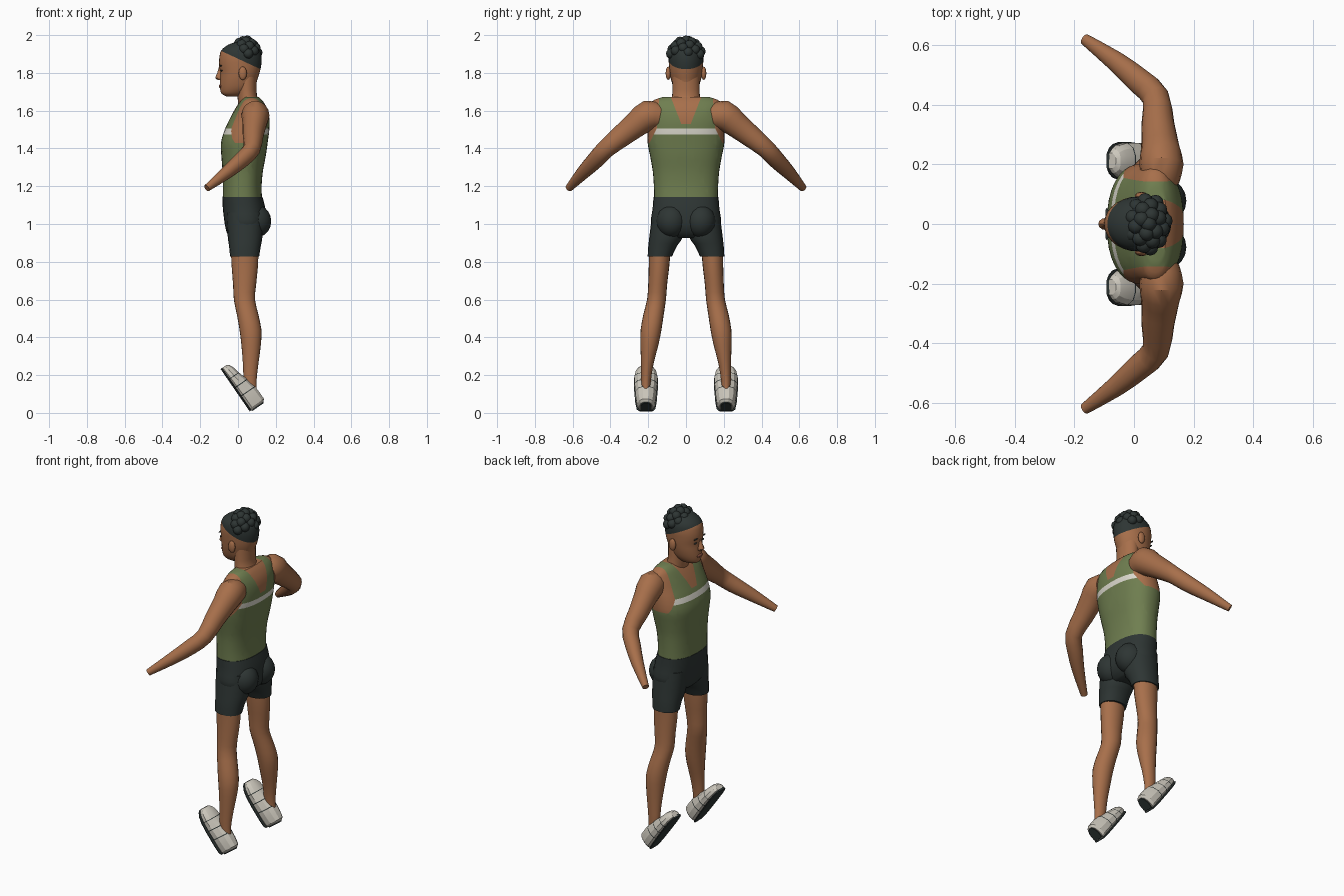
import bpy, bmesh, math
from mathutils import Vector

if "Cube" in bpy.data.objects:
    bpy.data.objects.remove(bpy.data.objects["Cube"])


def material(name, rgb):
    m = bpy.data.materials.new(name)
    m.diffuse_color = (*rgb, 1)
    m.use_nodes = True
    m.node_tree.nodes["Principled BSDF"].inputs["Base Color"].default_value = m.diffuse_color
    return m


SKIN = material("skin", (0.39, 0.16, 0.07))
LIP = material("lip", (0.22, 0.075, 0.045))
DARK = material("charcoal", (0.027, 0.036, 0.034))
GREEN = material("olive_green", (0.16, 0.21, 0.08))
WHITE = material("white", (0.72, 0.70, 0.62))
SHOE = material("shoe_white", (0.60, 0.57, 0.50))


def spline(keys, steps):
    """Smooth interpolation through rows of numbers."""
    out = []
    for i in range(len(keys) - 1):
        a, b, c, d = (keys[max(0, min(len(keys) - 1, i + k))] for k in (-1, 0, 1, 2))
        for j in range(steps):
            t = j / steps
            out.append([0.5 * (2 * q + (r - p) * t + (2 * p - 5 * q + 4 * r - s) * t * t
                               + (3 * q - p - 3 * r + s) * t ** 3)
                        for p, q, r, s in zip(a, b, c, d)])
    return out + [list(keys[-1])]


def power(v, e):
    return math.copysign(abs(v) ** e, v)


def oval(n, e=2.0):
    """Unit superellipse points."""
    return [(power(math.cos(2 * math.pi * i / n), 2 / e), power(math.sin(2 * math.pi * i / n), 2 / e))
            for i in range(n)]


def loft(name, rings, mats, rule=None, cuts=(), angle=35):
    """Skin closed rings, slice along planes, then colour faces by rule."""
    bm = bmesh.new()
    rows = [[bm.verts.new(p) for p in ring] for ring in rings]
    n = len(rows[0])
    for a, b in zip(rows, rows[1:]):
        for i in range(n):
            bm.faces.new((a[i], a[(i + 1) % n], b[(i + 1) % n], b[i]))
    bm.faces.new(rows[0][::-1])
    bm.faces.new(rows[-1])
    for co, no in cuts:
        bmesh.ops.bisect_plane(bm, geom=bm.verts[:] + bm.edges[:] + bm.faces[:],
                               dist=1e-5, plane_co=co, plane_no=no)
    bmesh.ops.recalc_face_normals(bm, faces=bm.faces[:])
    if rule:
        for f in bm.faces:
            f.material_index = rule(f.calc_center_median())
    me = bpy.data.meshes.new(name)
    bm.to_mesh(me)
    bm.free()
    ob = bpy.data.objects.new(name, me)
    bpy.context.collection.objects.link(ob)
    for m in mats:
        me.materials.append(m)
    smooth(ob, angle)
    return ob


def smooth(ob, angle=35):
    bpy.ops.object.select_all(action='DESELECT')
    ob.select_set(True)
    bpy.context.view_layer.objects.active = ob
    bpy.ops.object.shade_smooth_by_angle(angle=math.radians(angle))


def flat_rings(keys, n=24, steps=3, e=2.0, s=1):
    """Level rings from rows of (z, x front, x back, y inner, y outer)."""
    return [[((x0 + x1) / 2 + (x1 - x0) / 2 * c, s * ((y0 + y1) / 2 + (y1 - y0) / 2 * d), z)
             for c, d in oval(n, e)] for z, x0, x1, y0, y1 in spline(keys, steps)]


def centred(keys):
    return [(z, x0, x1, -w, w) for z, x0, x1, w in keys]


def ball(name, loc, size, mat, seg=16):
    bpy.ops.mesh.primitive_uv_sphere_add(segments=seg, ring_count=seg // 2, radius=1, location=loc)
    ob = bpy.context.object
    ob.name = name
    ob.scale = size
    ob.data.materials.append(mat)
    smooth(ob, 60)
    return ob


# Torso in a tank top, with neckline, armholes and chest stripe cut in
def lerp(z, z0, y0, z1, y1):
    return y0 + (y1 - y0) * (z - z0) / (z1 - z0)


ARM_LOW, ARM_HIGH, NECK = (1.43, 0.192, 1.505, 0.155), (1.505, 0.155, 1.67, 0.142), (1.53, 0.025, 1.67, 0.08)


def tank_rule(c):
    y, z = abs(c.y), c.z
    if z > 1.43 and y > lerp(z, *(ARM_LOW if z < 1.505 else ARM_HIGH)):
        return 1
    if z > 1.53 and y < lerp(z, *NECK):
        return 1
    return 2 if 1.475 < z < 1.505 else 0


cuts = [((0, 0, z), (0, 0, 1)) for z in (1.43, 1.475, 1.505, 1.53)]
for z0, y0, z1, y1 in (ARM_LOW, ARM_HIGH, NECK):
    for s in (1, -1):
        cuts.append(((0, s * y0, z0), (0, s * (z1 - z0), y0 - y1)))
torso = centred([(1.135, -.081, .127, .168), (1.2, -.08, .125, .17), (1.28, -.082, .132, .176),
                 (1.36, -.088, .147, .19), (1.43, -.09, .157, .203), (1.5, -.07, .166, .203),
                 (1.56, -.042, .166, .198), (1.61, -.015, .155, .195), (1.65, .012, .132, .18),
                 (1.672, .035, .11, .125)])
loft("tank_top_torso", flat_rings(torso, 36, 3, 2.35), [GREEN, SKIN, WHITE], tank_rule, cuts)

# Neck and head, hair cap split by a sloping hairline
neck = centred([(1.58, .0, .14, .08), (1.64, .0, .125, .082), (1.68, -.003, .1, .073), (1.78, -.01, .1, .072)])
loft("neck", flat_rings(neck), [SKIN])
head = centred([(1.675, -.06, .02, .022), (1.69, -.087, .05, .045), (1.72, -.095, .09, .065),
                (1.76, -.095, .101, .078), (1.8, -.094, .114, .086), (1.84, -.1, .123, .09),
                (1.88, -.099, .125, .092), (1.92, -.088, .116, .085), (1.95, -.05, .088, .06),
                (1.963, -.01, .05, .025)])
loft("head", flat_rings(head, 28, 3), [SKIN, DARK],
     lambda c: int(c.z > 1.875 - 0.465 * c.x), [((0, 0, 1.875), (0.465, 0, 1))], 50)
loft("nose", flat_rings(centred([(1.762, -.106, -.08, .014), (1.774, -.12, -.08, .019),
                                 (1.8, -.11, -.08, .011), (1.835, -.1, -.08, .007)]), 10, 2), [SKIN])
ball("lips", (-.093, 0, 1.73), (.009, .026, .01), LIP, 12)
for s in (1, -1):
    ball("ear", (.025, s * .094, 1.798), (.022, .014, .036), SKIN, 12)
    ball("eye", (-.087, s * .034, 1.812), (.006, .014, .005), DARK, 10)
    ball("eyebrow", (-.091, s * .035, 1.838), (.006, .02, .004), DARK, 10)

# Hair knots spiralling over the crown
for i in range(26):
    h = 1 - 0.78 * (i + .3) / 26
    r, a = math.sqrt(1 - h * h), i * 2.39996
    ball("hair_knot", (.04 + .068 * r * math.cos(a), .085 * r * math.sin(a), 1.872 + .1 * h),
         (.027, .027, .027), DARK, 12)

# Shorts body
pelvis = centred([(1.142, -.083, .13, .172), (1.08, -.08, .145, .177), (1.0, -.07, .15, .186),
                  (.95, -.058, .13, .15), (.925, -.035, .1, .08)])
loft("shorts_body", flat_rings(pelvis, 28, 3, 2.3), [DARK])


def arm(s):
    """Bent arm ending in a plain wrist."""
    rings = []
    path = spline([(.09, .14, 1.57, .066), (.092, .2, 1.575, .08), (.088, .26, 1.53, .069),
                   (.08, .34, 1.467, .059), (.073, .425, 1.397, .049), (.02, .478, 1.34, .046),
                   (-.06, .545, 1.272, .036), (-.165, .62, 1.19, .02)], 2)
    for i, p in enumerate(path):
        t = Vector(path[min(i + 1, len(path) - 1)][:3]) - Vector(path[max(i - 1, 0)][:3])
        u = t.cross(Vector((0, -1, -1))) if abs(t.x) > 9 else Vector((1, 0, 0))
        u = (u - t * (u.dot(t) / t.dot(t))).normalized()
        v = t.normalized().cross(u)
        ring = [Vector(p[:3]) + p[3] * (u * c * .93 + v * d) for c, d in oval(16)]
        rings.append([(q.x, s * q.y, q.z) for q in ring])
    loft("arm", rings, [SKIN])


def shoe(s):
    """Tipped trainer: u runs heel to toe, v rises from the sole."""
    heel, along, up = Vector((.062, .212, .008)), Vector((-.567, 0, .824)), Vector((.824, 0, .567))

    def section(u, w, h, v0=0.0):
        pts = [(-.8, 0), (-1, .15), (-1, .5), (-.72, .85), (-.3, 1), (.3, 1), (.72, .85), (1, .5), (1, .15), (.8, 0)]
        out = [heel + along * u + up * (v0 + h * b) + Vector((0, w * a, 0)) for a, b in pts]
        return [(q.x, s * q.y, q.z) for q in out]

    upper = [(0, .036, .08), (.012, .046, .092), (.05, .053, .092), (.09, .056, .09), (.095, .056, .089),
             (.145, .06, .078), (.15, .06, .077), (.2, .06, .062), (.204, .06, .061), (.24, .053, .053),
             (.262, .04, .043), (.272, .026, .03)]
    lines = (.0925, .1475, .202)

    def rule(c):
        u = (Vector((c.x, .212, c.z)) - heel).dot(along)
        return int(any(abs(u - k) < .0015 for k in lines))

    loft("shoe_upper", [section(u, w, h, .008) for u, w, h in upper], [SHOE, DARK], rule, angle=20)
    loft("shoe_sole", [section(u, w * 1.06, .014) for u, w, h in upper], [DARK], angle=20)
    loft("heel_tab", [section(-.006, .03, .075, .012), section(.002, .03, .075, .012)], [DARK], angle=20)


# Paired limbs
for s in (1, -1):
    arm(s)
    ball("shorts_seat", (.093, s * .078, 1.015), (.083, .08, .088), DARK, 20)
    loft("shorts_leg", flat_rings([(1.06, -.062, .13, .01, .178), (.94, -.055, .13, .015, .193),
                                   (.88, -.047, .12, .05, .2), (.828, -.042, .112, .074, .203)],
                                  20, 3, 2.2, s), [DARK])
    loft("leg", flat_rings([(.86, -.037, .108, .082, .197), (.78, -.034, .106, .088, .197),
                            (.68, -.026, .096, .1, .2), (.6, -.022, .09, .106, .206),
                            (.52, -.006, .108, .118, .226), (.44, .008, .124, .13, .24),
                            (.36, .018, .121, .146, .241), (.26, .026, .108, .172, .238),
                            (.17, .03, .098, .186, .237), (.11, .04, .1, .19, .234)],
                           20, 2, 2.0, s), [SKIN])
    shoe(s)
